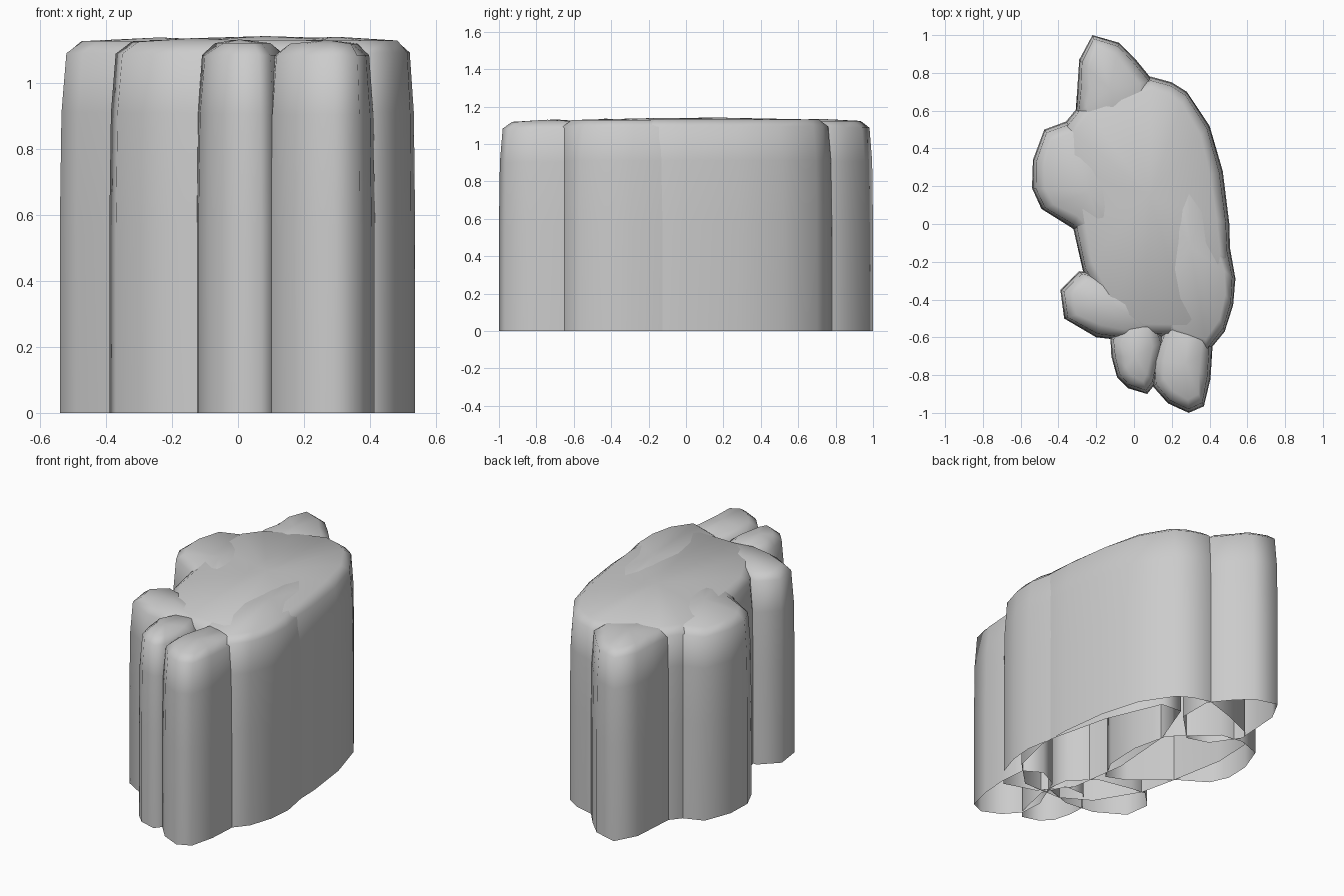
import bpy
import bmesh
from mathutils import Vector

default_cube = bpy.data.objects.get("Cube")
if default_cube:
    bpy.data.objects.remove(default_cube, do_unlink=True)

# Single stone colour
stone = bpy.data.materials.new("stone_grey")
stone.use_nodes = True
stone_colour = (0.6, 0.6, 0.6, 1)
stone.diffuse_color = stone_colour
stone.node_tree.nodes["Principled BSDF"].inputs["Base Color"].default_value = stone_colour

# Shared wall profile: inward offset and fraction of the total height
WALL_PROFILE = [(0, 0), (0, 0.5), (0.005, 0.8), (0.02, 0.958), (0.07, 0.99)]


def signed_area(points):
    pairs = zip(points, points[1:] + points[:1])
    return sum(a.x * b.y - b.x * a.y for a, b in pairs)


def rock_column(name, height, outline):
    """Upright rock lobe with rounded shoulders, a domed top and an open base."""
    points = [Vector(p) for p in outline]
    if signed_area(points) < 0:
        points.reverse()
    centre = sum(points, Vector((0, 0))) / len(points)

    bm = bmesh.new()
    rings = []
    for inset, level in WALL_PROFILE:
        ring = []
        for point in points:
            moved = point + (centre - point).normalized() * inset
            ring.append(bm.verts.new((moved.x, moved.y, level * height)))
        rings.append(ring)

    # Walls and rounded shoulder
    count = len(points)
    for lower, upper in zip(rings, rings[1:]):
        for i in range(count):
            j = (i + 1) % count
            bm.faces.new((lower[i], lower[j], upper[j], upper[i]))

    # Gently domed cap
    peak = bm.verts.new((centre.x, centre.y, height))
    for i in range(count):
        bm.faces.new((rings[-1][i], rings[-1][(i + 1) % count], peak))

    for face in bm.faces:
        face.smooth = True
    mesh = bpy.data.meshes.new(name)
    bm.to_mesh(mesh)
    bm.free()
    mesh.materials.append(stone)
    rock = bpy.data.objects.new(name, mesh)
    bpy.context.collection.objects.link(rock)
    return rock


# Two long masses lying through each other
rock_column("rear_mass", 1.142, [
    (.09, .78), (.2, .75), (.28, .7), (.4, .52), (.47, .28), (.505, 0), (.51, -.2),
    (.45, -.45), (.3, -.6), (.05, -.6), (-.12, -.5), (-.27, -.25), (-.32, -.03),
    (-.38, .3), (-.37, .53), (-.28, .64), (-.1, .72)])
rock_column("front_mass", 1.14, [
    (.28, .58), (.42, .25), (.5, -.08), (.537, -.29), (.525, -.43), (.48, -.57),
    (.39, -.68), (.2, -.62), (.06, -.45), (.01, -.1), (.04, .3), (.15, .59)])

# Broad bulge on the right flank, running into the body
rock_column("right_bulge", 1.138, [
    (-.535, .34), (-.475, .5), (-.34, .55), (-.2, .53), (.03, .32),
    (.08, .1), (.07, -.12), (0, -.25), (-.12, -.2), (-.33, -.02),
    (-.49, .08), (-.54, .19)])

# Pointed lobe at the back
rock_column("back_lobe", 1.135, [
    (-.22, 1), (-.29, .87), (-.3, .72), (-.31, .58), (-.2, .42), (-.07, .38),
    (.1, .55), (.1, .76), (.01, .87), (-.08, .96)])

# Small lobes around the front
rock_column("right_front_lobe", 1.136, [
    (-.39, -.35), (-.29, -.25), (-.2, -.26), (.0, -.3), (.14, -.42),
    (.16, -.56), (-.02, -.62), (-.2, -.6), (-.37, -.5)])
rock_column("middle_front_lobe", 1.132, [
    (-.125, -.6), (-.12, -.7), (-.09, -.81), (-.03, -.87), (.07, -.9),
    (.11, -.85), (.16, -.62), (.1, -.48), (-.03, -.48)])
rock_column("left_front_lobe", 1.13, [
    (.1, -.86), (.18, -.95), (.29, -1), (.37, -.965), (.405, -.82),
    (.415, -.66), (.4, -.5), (.3, -.44), (.18, -.5), (.09, -.72)])
